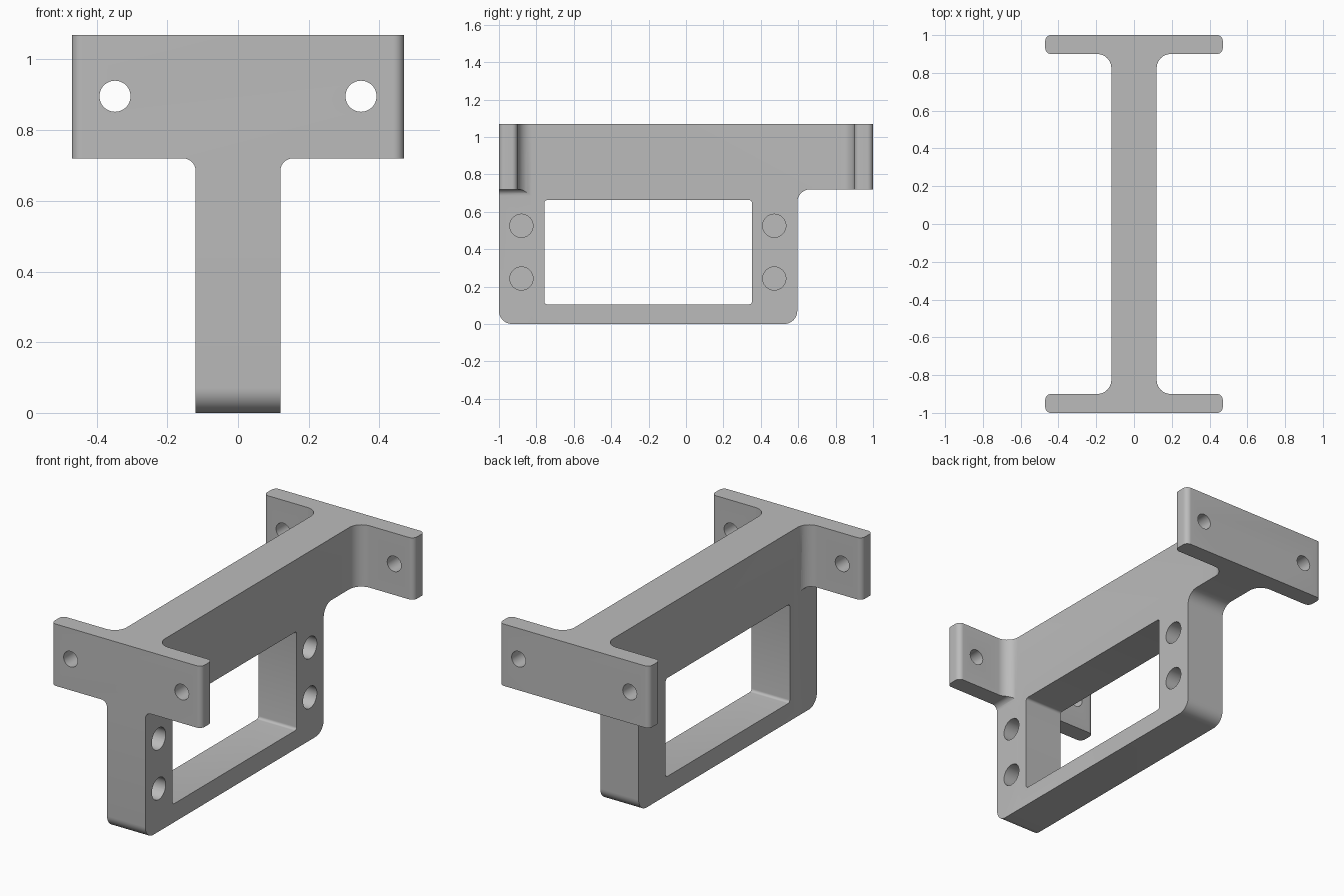
import bpy, math
from mathutils import Vector, Matrix

cube = bpy.data.objects.get("Cube")
if cube:
    bpy.data.objects.remove(cube, do_unlink=True)

grey = bpy.data.materials.new("plain grey")
grey.use_nodes = True
grey.diffuse_color = (0.5, 0.5, 0.5, 1)
grey.node_tree.nodes["Principled BSDF"].inputs["Base Color"].default_value = (0.5, 0.5, 0.5, 1)


def rounded(corners, steps=10):
    """Outline from (u, v, radius) corners, each filleted by an arc."""
    out = []
    for i, (u, v, r) in enumerate(corners):
        p = Vector((u, v))
        if not r:
            out.append(p)
            continue
        a = (Vector(corners[i - 1][:2]) - p).normalized()
        b = (Vector(corners[(i + 1) % len(corners)][:2]) - p).normalized()
        centre = p + (a + b) * r          # all corners are square
        for k in range(steps + 1):
            t = k / steps * math.pi / 2
            out.append(centre - b * r * math.cos(t) - a * r * math.sin(t))
    return out


def prism(name, outline, low, high, axis):
    """Extrude an outline along an axis: X uses (y, z), Y uses (x, z), Z uses (x, y)."""
    place = {"X": lambda u, v, w: (w, u, v),
             "Y": lambda u, v, w: (u, w, v),
             "Z": lambda u, v, w: (u, v, w)}[axis]
    n = len(outline)
    verts = [place(u, v, w) for w in (low, high) for u, v in outline]
    faces = [list(range(n))[::-1], list(range(n, 2 * n))]
    faces += [[i, (i + 1) % n, n + (i + 1) % n, n + i] for i in range(n)]
    mesh = bpy.data.meshes.new(name)
    mesh.from_pydata(verts, [], faces)
    area = sum(outline[i - 1].cross(outline[i]) for i in range(n))
    if (area < 0) != (axis == "Y"):
        mesh.flip_normals()
    mesh.materials.append(grey)
    obj = bpy.data.objects.new(name, mesh)
    bpy.context.collection.objects.link(obj)
    return obj


def disc(u, v, r, sides=40):
    return [Vector((u + r * math.cos(math.tau * k / sides),
                    v + r * math.sin(math.tau * k / sides))) for k in range(sides)]


def combine(target, cutter, operation):
    mod = target.modifiers.new(operation, "BOOLEAN")
    mod.operation, mod.object, mod.solver = operation, cutter, "EXACT"
    bpy.context.view_layer.objects.active = target
    bpy.ops.object.modifier_apply(modifier=mod.name)
    bpy.data.objects.remove(cutter, do_unlink=True)


WEB, WIDE, TOP, SHELF = 0.12, 0.47, 1.07, 0.72

# Plan: I shape with filleted flanges
quarter = [(WIDE, 1, 0.03), (WIDE, 0.9, 0.03), (WEB, 0.9, 0.075)]
half = quarter + [(x, -y, r) for x, y, r in reversed(quarter)]
plan = half + [(-x, y, r) for x, y, r in reversed(half)]
bracket = prism("bracket", rounded(plan), 0, TOP, "Z")

# Side: long top beam with a shorter hanging frame
side = [(-1, 0, 0.07), (0.595, 0, 0.07), (0.595, SHELF, 0.07),
        (1.1, SHELF, 0), (1.1, 1.2, 0), (-1, 1.2, 0)]
combine(bracket, prism("side_shape", rounded(side), -0.6, 0.6, "X"), "INTERSECT")

# Front: T shape with small fillets under the flange
right = [(WEB, -0.1, 0), (WEB, SHELF, 0.035), (0.6, SHELF, 0), (0.6, 1.2, 0)]
tee = right + [(-x, z, r) for x, z, r in reversed(right)]
combine(bracket, prism("front_shape", rounded(tee), -1.2, 1.2, "Y"), "INTERSECT")

# Window through the hanging frame
window = [(-0.757, 0.105, 0.015), (0.353, 0.105, 0.015),
          (0.353, 0.662, 0.015), (-0.757, 0.662, 0.015)]
combine(bracket, prism("window", rounded(window, 5), -0.6, 0.6, "X"), "DIFFERENCE")

# Mounting holes through both flanges
for x in (-0.348, 0.348):
    combine(bracket, prism("flange_hole", disc(x, 0.896, 0.044), -1.2, 1.2, "Y"), "DIFFERENCE")

# Blind holes in the +x side of the frame legs
for y in (-0.88, 0.472):
    for z in (0.243, 0.525):
        combine(bracket, prism("leg_hole", disc(y, z, 0.062), -0.08, 0.3, "X"), "DIFFERENCE")

bpy.ops.object.select_all(action="DESELECT")
bracket.select_set(True)
bpy.context.view_layer.objects.active = bracket
bpy.ops.object.shade_smooth_by_angle(angle=math.radians(30))
